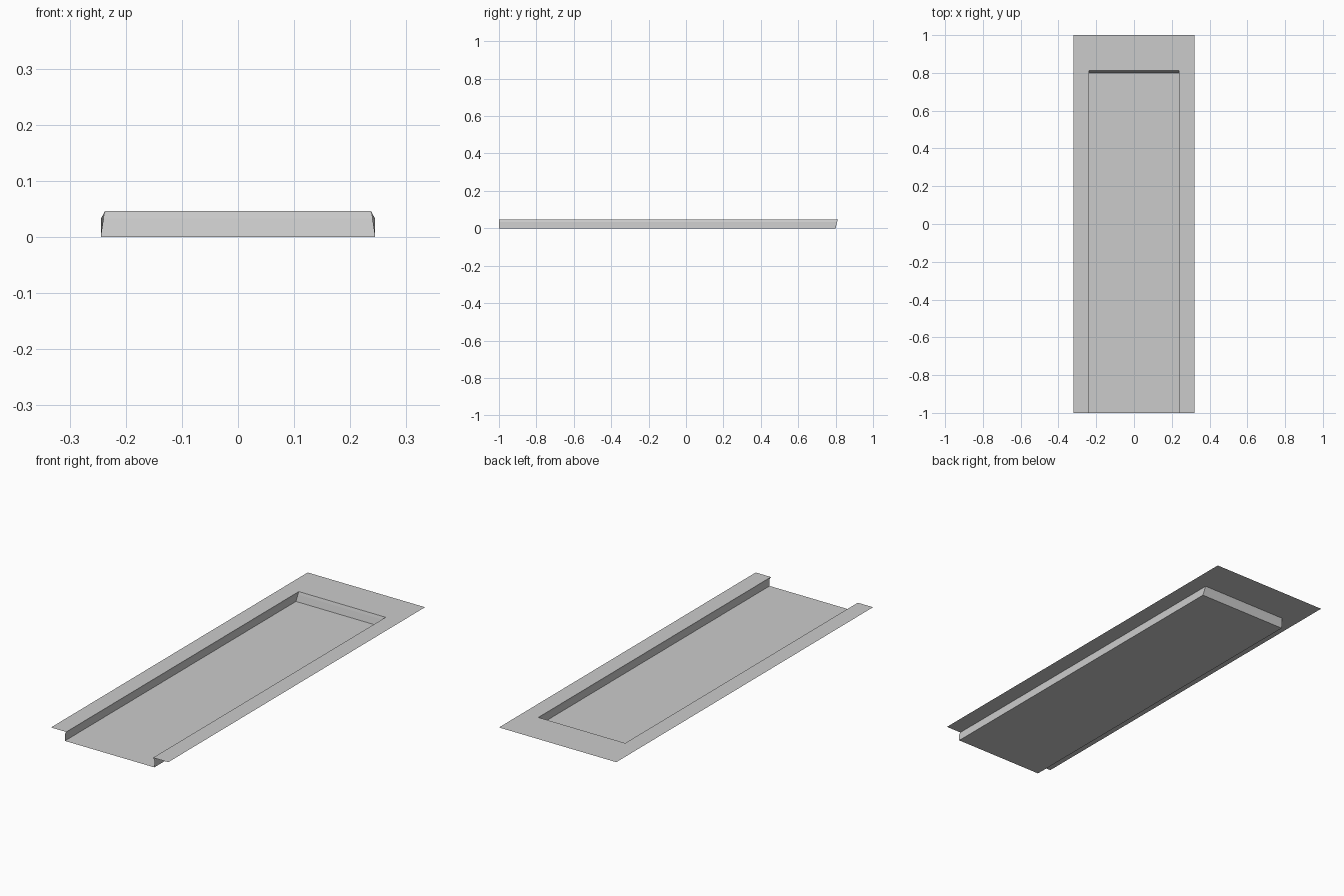
import bpy
import bmesh

cube = bpy.data.objects.get("Cube")
if cube:
    bpy.data.objects.remove(cube, do_unlink=True)

# Single plain grey
grey = bpy.data.materials.new("light_grey")
grey.use_nodes = True
colour = (0.6, 0.6, 0.6, 1)
grey.diffuse_color = colour
grey.node_tree.nodes["Principled BSDF"].inputs["Base Color"].default_value = colour

FRONT, BACK = -1.0, 1.0
RIM_X = 0.32
RIM_Z, STEP_Z = 0.046, 0.033
FLOOR_X, STEP_X, OPEN_X = 0.244, 0.239, 0.237
FLOOR_Y, STEP_Y, OPEN_Y = 0.80, 0.808, 0.812


def sheet(name, faces):
    """Open sheet made from a few corner loops, welded together."""
    bm = bmesh.new()
    for loop in faces:
        bm.faces.new([bm.verts.new(p) for p in loop])
    bmesh.ops.remove_doubles(bm, verts=bm.verts, dist=0.0001)
    mesh = bpy.data.meshes.new(name)
    bm.to_mesh(mesh)
    bm.free()
    mesh.materials.append(grey)
    obj = bpy.data.objects.new(name, mesh)
    bpy.context.collection.objects.link(obj)
    return obj


# Tray floor
sheet("floor", [[(-FLOOR_X, FRONT, 0), (FLOOR_X, FRONT, 0),
                 (FLOOR_X, FLOOR_Y, 0), (-FLOOR_X, FLOOR_Y, 0)]])

# Sloped end wall
sheet("end_wall", [
    [(-FLOOR_X, FLOOR_Y, 0), (FLOOR_X, FLOOR_Y, 0),
     (STEP_X, STEP_Y, STEP_Z), (-STEP_X, STEP_Y, STEP_Z)],
    [(-STEP_X, STEP_Y, STEP_Z), (STEP_X, STEP_Y, STEP_Z),
     (OPEN_X, OPEN_Y, RIM_Z), (-OPEN_X, OPEN_Y, RIM_Z)]])

# Side walls: upright below, leaning in above
for side, s in (("left", 1), ("right", -1)):
    sheet(side + "_wall", [
        [(s * FLOOR_X, FRONT, 0), (s * FLOOR_X, FLOOR_Y, 0),
         (s * STEP_X, STEP_Y, STEP_Z), (s * FLOOR_X, FRONT, STEP_Z)],
        [(s * FLOOR_X, FRONT, STEP_Z), (s * STEP_X, STEP_Y, STEP_Z),
         (s * OPEN_X, OPEN_Y, RIM_Z), (s * OPEN_X, FRONT, RIM_Z)]])

# Flat rim around the opening, open at the front
rim = [[(-RIM_X, OPEN_Y, RIM_Z), (-OPEN_X, OPEN_Y, RIM_Z), (OPEN_X, OPEN_Y, RIM_Z),
        (RIM_X, OPEN_Y, RIM_Z), (RIM_X, BACK, RIM_Z), (-RIM_X, BACK, RIM_Z)]]
for s in (1, -1):
    strip = [(s * OPEN_X, FRONT, RIM_Z), (s * RIM_X, FRONT, RIM_Z),
             (s * RIM_X, OPEN_Y, RIM_Z), (s * OPEN_X, OPEN_Y, RIM_Z)]
    rim.append(strip[::s])
sheet("rim", rim)
